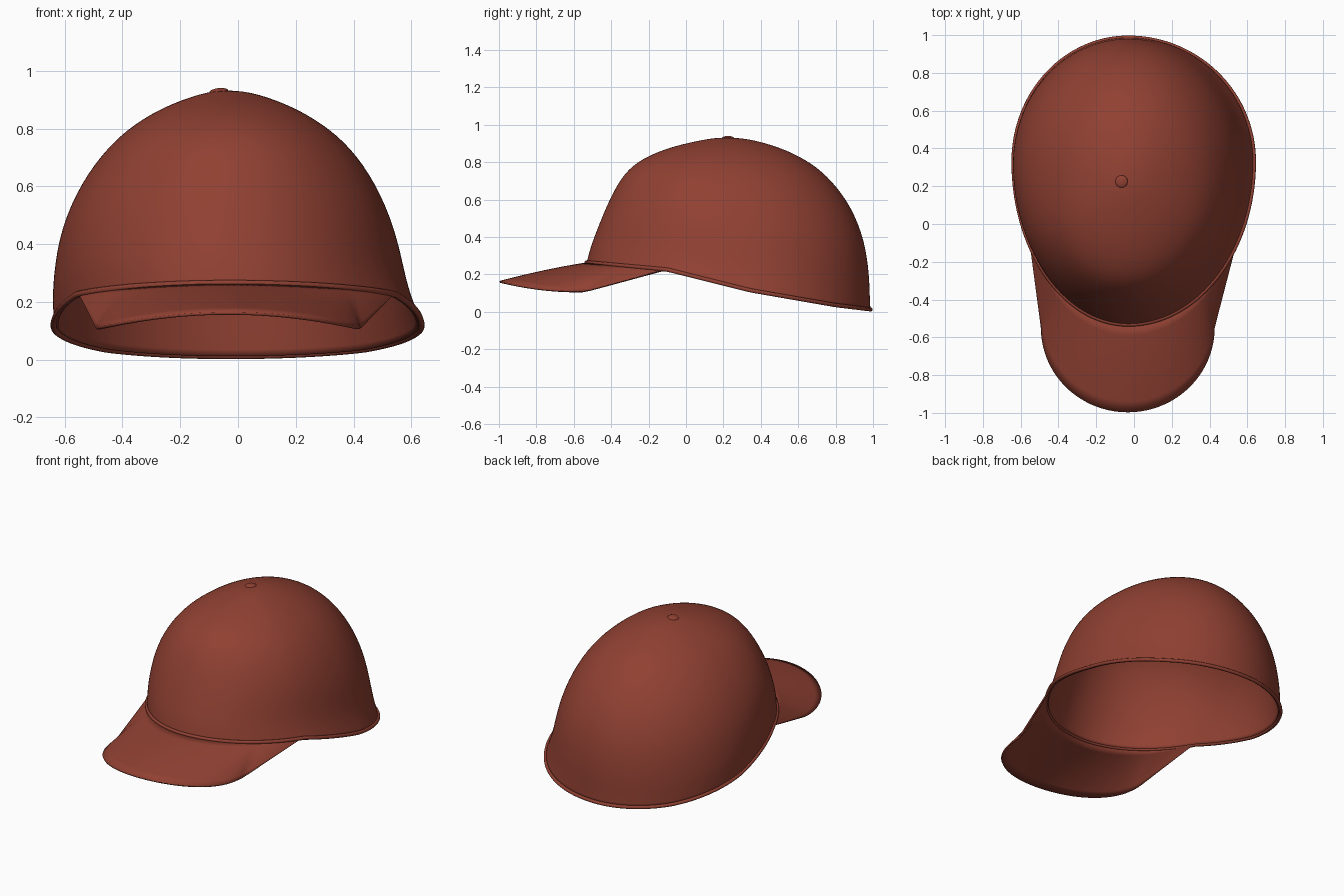
import bpy, math

if "Cube" in bpy.data.objects:
    bpy.data.objects.remove(bpy.data.objects["Cube"])

mat = bpy.data.materials.new("brick red")
mat.diffuse_color = (0.28, 0.052, 0.032, 1)
mat.use_nodes = True
mat.node_tree.nodes["Principled BSDF"].inputs["Base Color"].default_value = mat.diffuse_color

# crown extents at each height fraction: s, front y, back y, left x, right x
RINGS = [
    (0, -.532, .987, -.638, .635), (.1, -.515, .982, -.642, .603),
    (.2, -.492, .98, -.64, .58), (.4, -.44, .957, -.617, .547),
    (.6, -.378, .884, -.545, .478), (.75, -.31, .78, -.455, .393),
    (.85, -.21, .675, -.365, .3), (.93, -.07, .535, -.255, .19),
    (.98, .085, .385, -.145, .08), (.995, .15, .30, -.09, .022)]
APEX = (-.035, .22, .932)
RIM = [(-.54, .265), (-.1, .225), (.34, .115), (.8, .035), (1, .011)]


def rim_z(y):
    for (y0, z0), (y1, z1) in zip(RIM, RIM[1:]):
        if y <= y1:
            return z0 + (z1 - z0) * (y - y0) / (y1 - y0)
    return RIM[-1][1]


def crown_point(ring, a):
    s, f, b, l, r = ring
    c, n = math.cos(a), math.sin(a)
    cx, cy = -.03, .33 + (.22 - .33) * s
    x = cx + c * ((r - cx) if c > 0 else (cx - l))
    y = cy + n * ((b - cy) if n > 0 else (cy - f))
    f0, b0 = RINGS[0][1], RINGS[0][2]
    z0 = rim_z(.33 + n * ((b0 - .33) if n > 0 else (.33 - f0)))
    return (x, y, z0 + s * (APEX[2] - z0))


def make(name, verts, faces, thickness, subdiv=0):
    me = bpy.data.meshes.new(name)
    me.from_pydata(verts, [], faces)
    me.materials.append(mat)
    me.shade_smooth()
    ob = bpy.data.objects.new(name, me)
    bpy.context.collection.objects.link(ob)
    if subdiv:
        m = ob.modifiers.new("smooth", 'SUBSURF')
        m.levels = m.render_levels = subdiv
    m = ob.modifiers.new("thickness", 'SOLIDIFY')
    m.thickness = thickness
    m.offset = -1
    return ob


# crown: stacked rings closed by a top vertex
N = 72
verts = [crown_point(r, 2 * math.pi * i / N) for r in RINGS for i in range(N)]
verts.append(APEX)
faces = [(k * N + i, k * N + (i + 1) % N, (k + 1) * N + (i + 1) % N, (k + 1) * N + i)
         for k in range(len(RINGS) - 1) for i in range(N)]
top = (len(RINGS) - 1) * N
faces += [(top + i, top + (i + 1) % N, len(verts) - 1) for i in range(N)]
make("crown", verts, faces, .015, 2)

# piping along the open edge of the crown
cu = bpy.data.curves.new("rim_piping", 'CURVE')
cu.dimensions = '3D'
cu.bevel_depth = .011
cu.bevel_resolution = 3
sp = cu.splines.new('POLY')
sp.points.add(2 * N - 1)
for i, p in enumerate(sp.points):
    p.co = (*crown_point(RINGS[0], math.pi * i / N), 1)
sp.use_cyclic_u = True
cu.materials.append(mat)
bpy.context.collection.objects.link(bpy.data.objects.new("rim_piping", cu))

# brim: straight rulings from the front of the rim to the outer edge
A0, A1, M, K, SIDE = math.radians(211), math.radians(329), 64, 8, .17
ends = crown_point(RINGS[0], A0), crown_point(RINGS[0], A1)


def edge_point(t):
    u = min(max((t - SIDE) / (1 - 2 * SIDE), 0), 1)
    a = math.pi * (1 + u)
    c = math.cos(a)
    p = (-.033 + .46 * c, -.55 + .447 * math.sin(a), .165 - .055 * c * c)
    w = max(SIDE - t, t - 1 + SIDE, 0) / SIDE
    e = ends[0] if t < .5 else ends[1]
    return [q + (v - q) * w for q, v in zip(p, e)]


verts = []
for i in range(M + 1):
    t = i / M
    p, q = crown_point(RINGS[0], A0 + (A1 - A0) * t), edge_point(t)
    for k in range(K + 1):
        w = k / K
        x, y, z = [g + (h - g) * w for g, h in zip(p, q)]
        bulge = .025 * w * (1 - w) * math.sin(math.pi * t)
        verts.append((x, y, z + bulge))
faces = [(i * (K + 1) + k, i * (K + 1) + k + 1, (i + 1) * (K + 1) + k + 1, (i + 1) * (K + 1) + k)
         for i in range(M) for k in range(K)]
make("brim", verts, faces, .01)

# button on top
bpy.ops.mesh.primitive_uv_sphere_add(segments=24, ring_count=12, radius=1,
                                     location=(-.066, .225, .928), rotation=(0, -.1, 0))
ob = bpy.context.object
ob.name = "top_button"
ob.scale = (.033, .033, .012)
ob.data.materials.append(mat)
ob.data.shade_smooth()
